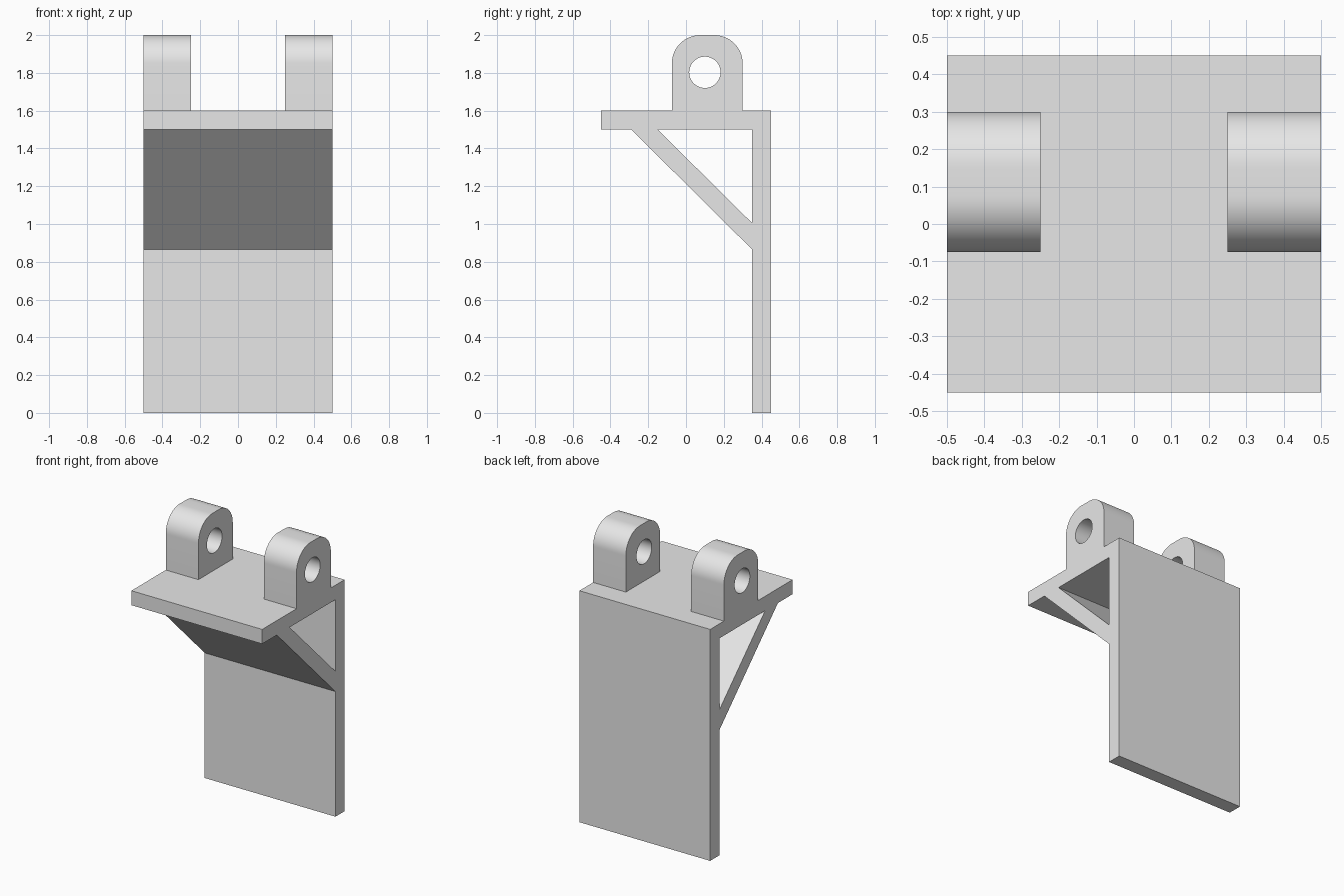
import bpy
import bmesh
import math
from mathutils import Vector

cube = bpy.data.objects.get("Cube")
if cube:
    bpy.data.objects.remove(cube, do_unlink=True)

grey = bpy.data.materials.new("light_grey")
grey.use_nodes = True
grey.diffuse_color = (0.8, 0.8, 0.8, 1)
grey.node_tree.nodes["Principled BSDF"].inputs["Base Color"].default_value = (0.8, 0.8, 0.8, 1)


def extrude_profile(name, outer, hole, x0, x1):
    """Extrude a (y, z) outline with one hole from x0 to x1."""
    bm = bmesh.new()
    edges = []
    for loop in (outer, hole):
        verts = [bm.verts.new((x0, y, z)) for y, z in loop]
        edges += [bm.edges.new((v, verts[i - 1])) for i, v in enumerate(verts)]
    bmesh.ops.triangle_fill(bm, edges=edges, use_beauty=True, normal=Vector((-1, 0, 0)))
    result = bmesh.ops.extrude_face_region(bm, geom=bm.faces[:], use_keep_orig=True)
    moved = [g for g in result["geom"] if isinstance(g, bmesh.types.BMVert)]
    bmesh.ops.translate(bm, verts=moved, vec=(x1 - x0, 0, 0))
    bmesh.ops.recalc_face_normals(bm, faces=bm.faces[:])
    # Merge the flat end triangles back into clean faces
    bmesh.ops.dissolve_limit(bm, angle_limit=math.radians(0.5),
                             verts=bm.verts[:], edges=bm.edges[:])
    mesh = bpy.data.meshes.new(name)
    bm.to_mesh(mesh)
    bm.free()
    mesh.materials.append(grey)
    obj = bpy.data.objects.new(name, mesh)
    bpy.context.collection.objects.link(obj)
    bpy.ops.object.select_all(action='DESELECT')
    obj.select_set(True)
    bpy.context.view_layer.objects.active = obj
    bpy.ops.object.shade_smooth_by_angle(angle=math.radians(30))
    return obj


def arc(y, z, radius, start, end, steps):
    angles = [math.radians(start + (end - start) * i / steps) for i in range(steps + 1)]
    return [(y + radius * math.cos(a), z + radius * math.sin(a)) for a in angles]


# Back plate, shelf and diagonal brace share one side profile
bracket = [(0.45, 0), (0.45, 1.6), (-0.45, 1.6), (-0.45, 1.5),
           (-0.29, 1.5), (0.35, 0.865), (0.35, 0)]
brace_opening = [(-0.15, 1.5), (0.35, 1.5), (0.35, 1.005)]
extrude_profile("bracket", bracket, brace_opening, -0.5, 0.5)

# Pair of rounded lugs with a pin hole
lug = ([(-0.075, 1.6), (0.3, 1.6)]
       + arc(0.15, 1.85, 0.15, 0, 90, 16)
       + arc(0.075, 1.85, 0.15, 90, 180, 16))
pin_hole = arc(0.1, 1.803, 0.083, 0, 360, 48)[:-1]
for name, x0 in (("right_lug", -0.5), ("left_lug", 0.25)):
    extrude_profile(name, lug, pin_hole, x0, x0 + 0.25)
